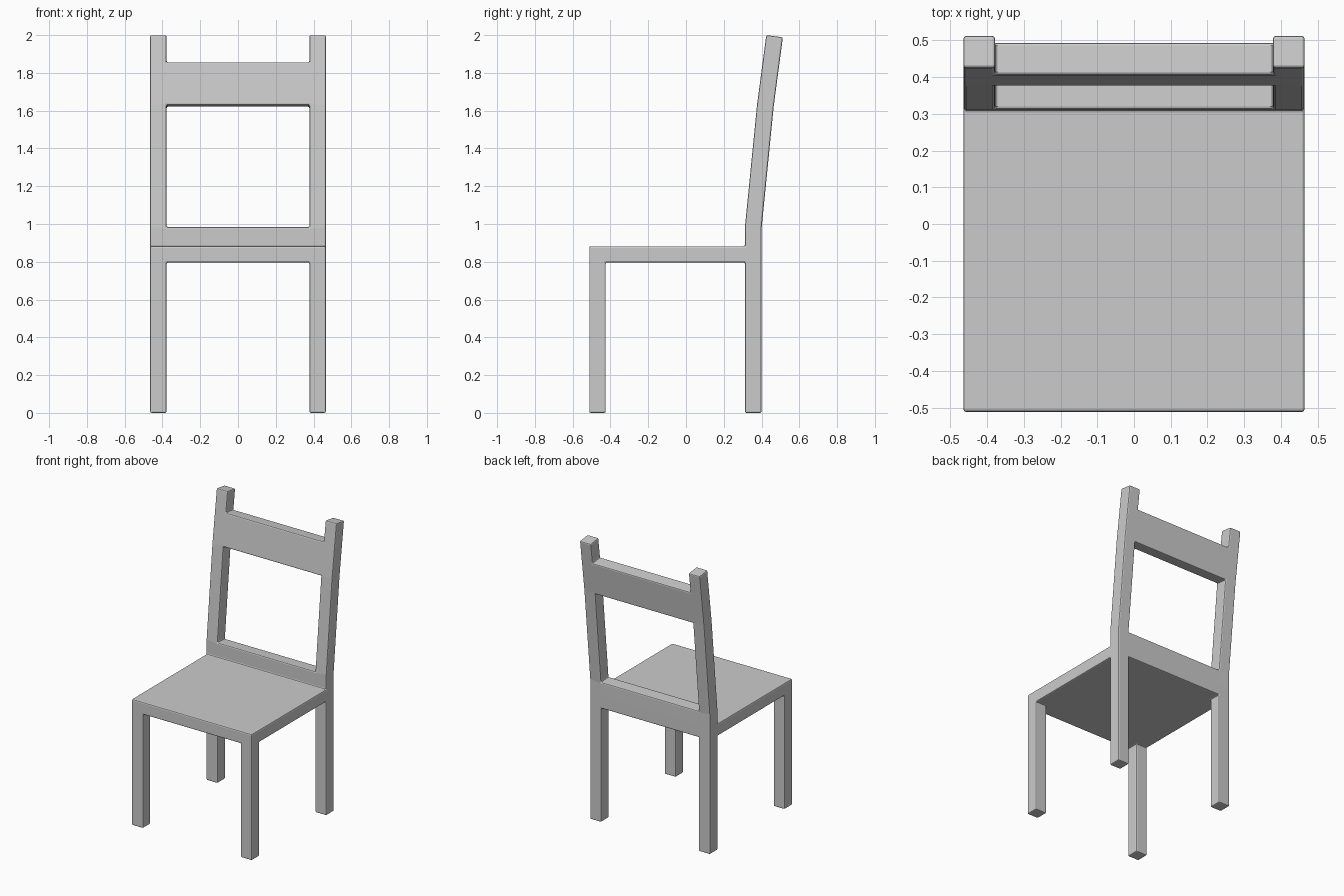
import bpy, bmesh

if "Cube" in bpy.data.objects:
    bpy.data.objects.remove(bpy.data.objects["Cube"])

# Lattice lines; the chair is one fused carcass made of lattice cells
XS = [-0.465, -0.378, 0.378, 0.465]
YS = [-0.512, -0.425, 0.312, 0.40]
# Levels: (height, backward lean, drop of the rear edge)
LEVELS = [(0, 0, 0), (0.796, 0, 0), (0.882, 0, 0), (0.985, 0, 0.005),
          (1.63, 0.064, 0.01), (1.857, 0.094, 0.01), (2.0, 0.113, 0.012)]

cells = set()


def fill(xs, ys, zs):
    cells.update((x, y, z) for x in xs for y in ys for z in zs)


fill((0, 2), (0, 2), (0,))            # four legs
fill(range(3), range(3), (1,))        # seat slab
fill((0, 2), (2,), range(2, 6))       # leaning back posts
fill((1,), (2,), (2, 4))              # lower and upper back rails

bm = bmesh.new()
verts = {}


def vert(i, j, k):
    if (i, j, k) not in verts:
        z, lean, drop = LEVELS[k]
        verts[i, j, k] = bm.verts.new(
            (XS[i], YS[j] + lean, z - (drop if j == 3 else 0)))
    return verts[i, j, k]


# Skin every cell side that has no neighbour
for cell in cells:
    for axis in range(3):
        for side in (0, 1):
            neighbour = list(cell)
            neighbour[axis] += 2 * side - 1
            if tuple(neighbour) in cells:
                continue
            u, v = (axis + 1) % 3, (axis + 2) % 3
            loop = []
            for a, b in ((0, 0), (1, 0), (1, 1), (0, 1)):
                p = list(cell)
                p[axis] += side
                p[u] += a
                p[v] += b
                loop.append(vert(*p))
            bm.faces.new(loop if side else loop[::-1])

mesh = bpy.data.meshes.new("chair_frame")
bm.to_mesh(mesh)
bm.free()
chair = bpy.data.objects.new("chair_frame", mesh)
bpy.context.collection.objects.link(chair)

# Small softened edges
bevel = chair.modifiers.new("soft_edges", 'BEVEL')
bevel.width = 0.008
bevel.segments = 2
bevel.limit_method = 'ANGLE'
bevel.angle_limit = 0.6
